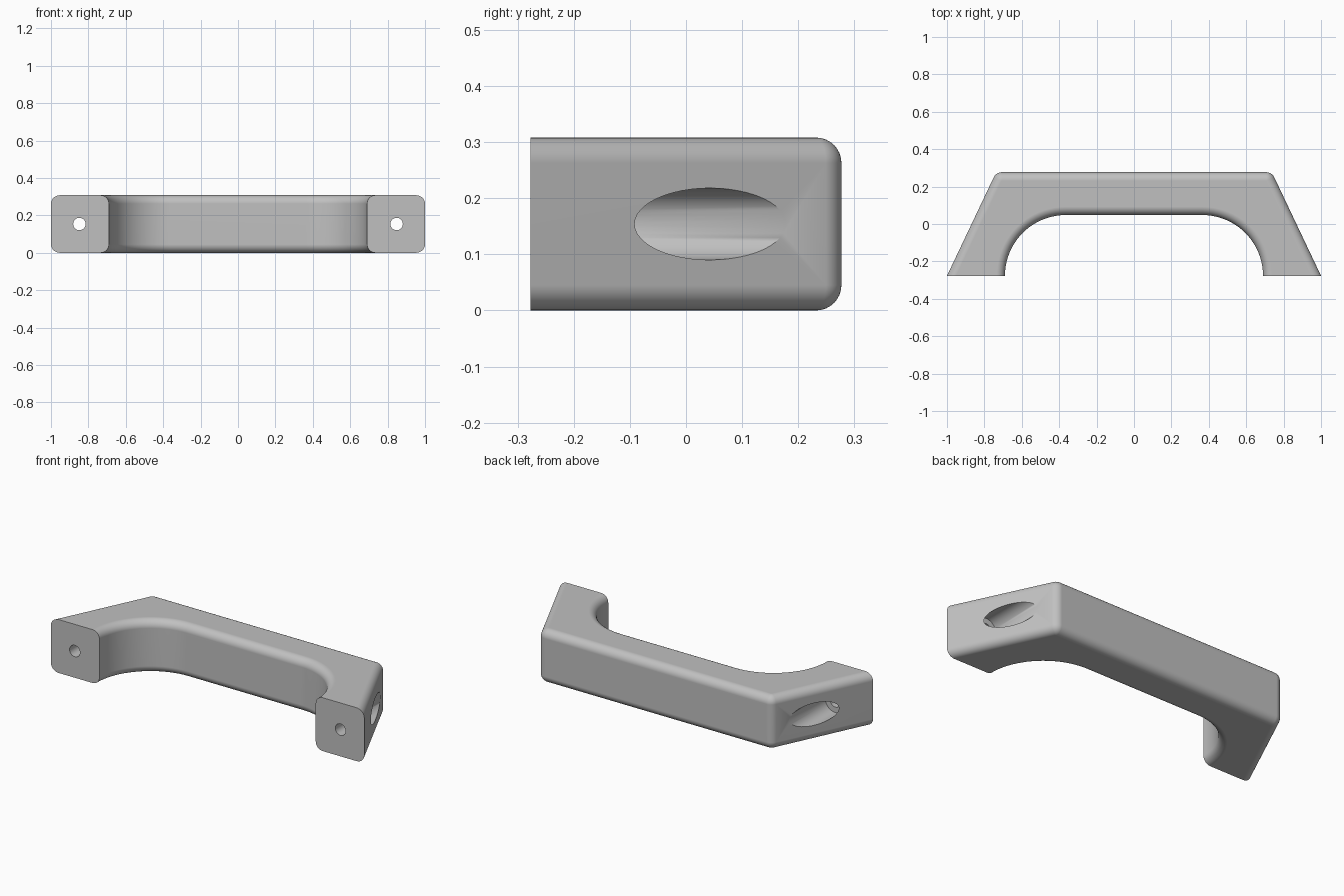
import bpy, bmesh
from math import sin, cos, pi, atan2, tan
from mathutils import Vector

if "Cube" in bpy.data.objects:
    bpy.data.objects.remove(bpy.data.objects["Cube"], do_unlink=True)

HEIGHT, DEPTH = 0.308, 0.277   # full height, half depth
ROUND = 0.045                  # edge rounding
ARC = 0.325                    # inner arch radius
CORNER_X, FOOT_X = 0.737, 0.69
HOLE_X = 0.848

grey = bpy.data.materials.new("satin grey")
grey.use_nodes = True
colour = (0.53, 0.53, 0.53, 1)
grey.diffuse_color = colour
grey.node_tree.nodes["Principled BSDF"].inputs["Base Color"].default_value = colour


def half_outline():
    """Right half (+x) of the plan outline, from inner arch to outer corner."""
    cx = FOOT_X - ARC
    pts = [(cx + ARC * cos(a), -DEPTH + ARC * sin(a))
           for a in (pi / 2 * (1 - i / 20) for i in range(21))]
    pts.append((1, -DEPTH))
    # outer corner rounded where the slanted side meets the back
    normal = atan2(1 - CORNER_X, 2 * DEPTH)
    r = ROUND + 0.003
    back = r * tan((pi / 2 - normal) / 2)
    centre = Vector((CORNER_X - back, DEPTH - r))
    for i in range(9):
        a = normal + (pi / 2 - normal) * i / 8
        pts.append((centre.x + r * cos(a), centre.y + r * sin(a)))
    return pts


# Handle body: mirrored outline, extruded, long edges rounded
right = half_outline()
outline = right + [(-x, y) for x, y in reversed(right)]
bm = bmesh.new()
base = bm.faces.new([bm.verts.new((x, y, 0)) for x, y in outline])
top = bmesh.ops.extrude_face_region(bm, geom=[base])["geom"]
bmesh.ops.translate(bm, vec=(0, 0, HEIGHT),
                    verts=[v for v in top if isinstance(v, bmesh.types.BMVert)])
bmesh.ops.recalc_face_normals(bm, faces=bm.faces)


def is_rim(edge):
    a, b = (v.co for v in edge.verts)
    on_foot = max(a.y, b.y) < -DEPTH + 0.0001
    return abs(a.z - b.z) < 0.0001 and not on_foot


bmesh.ops.bevel(bm, geom=[e for e in bm.edges if is_rim(e)], offset=ROUND,
                offset_type='OFFSET', segments=8, profile=0.5,
                affect='EDGES', clamp_overlap=False)
bmesh.ops.remove_doubles(bm, verts=bm.verts, dist=0.0002)
bmesh.ops.recalc_face_normals(bm, faces=bm.faces)
mesh = bpy.data.meshes.new("handle")
bm.to_mesh(mesh)
bm.free()
handle = bpy.data.objects.new("handle", mesh)
bpy.context.collection.objects.link(handle)
mesh.materials.append(grey)
bpy.context.view_layer.objects.active = handle


def drill(x, radius, y0, y1):
    """Cut a round hole along y."""
    bpy.ops.mesh.primitive_cylinder_add(
        vertices=48, radius=radius, depth=y1 - y0,
        location=(x, (y0 + y1) / 2, HEIGHT / 2), rotation=(pi / 2, 0, 0))
    cutter = bpy.context.object
    cutter.name = "hole_cutter"
    cutter.hide_render = True
    cutter.data.materials.append(grey)
    bpy.context.view_layer.objects.active = handle
    mod = handle.modifiers.new("hole", 'BOOLEAN')
    mod.object = cutter
    mod.operation = 'DIFFERENCE'
    mod.solver = 'EXACT'
    bpy.ops.object.modifier_apply(modifier=mod.name)
    bpy.data.objects.remove(cutter, do_unlink=True)


# Screw holes through the feet, with wide recesses open to the back
for side in (-1, 1):
    drill(side * HOLE_X, 0.064, -0.15, 0.4)
    drill(side * HOLE_X, 0.033, -0.4, -0.1)

# Smooth roundings, crisp feet and hole rims
bpy.ops.object.select_all(action='DESELECT')
handle.select_set(True)
bpy.context.view_layer.objects.active = handle
bpy.ops.object.shade_smooth_by_angle(angle=0.6)
weighted = handle.modifiers.new("even_shading", 'WEIGHTED_NORMAL')
weighted.keep_sharp = True
